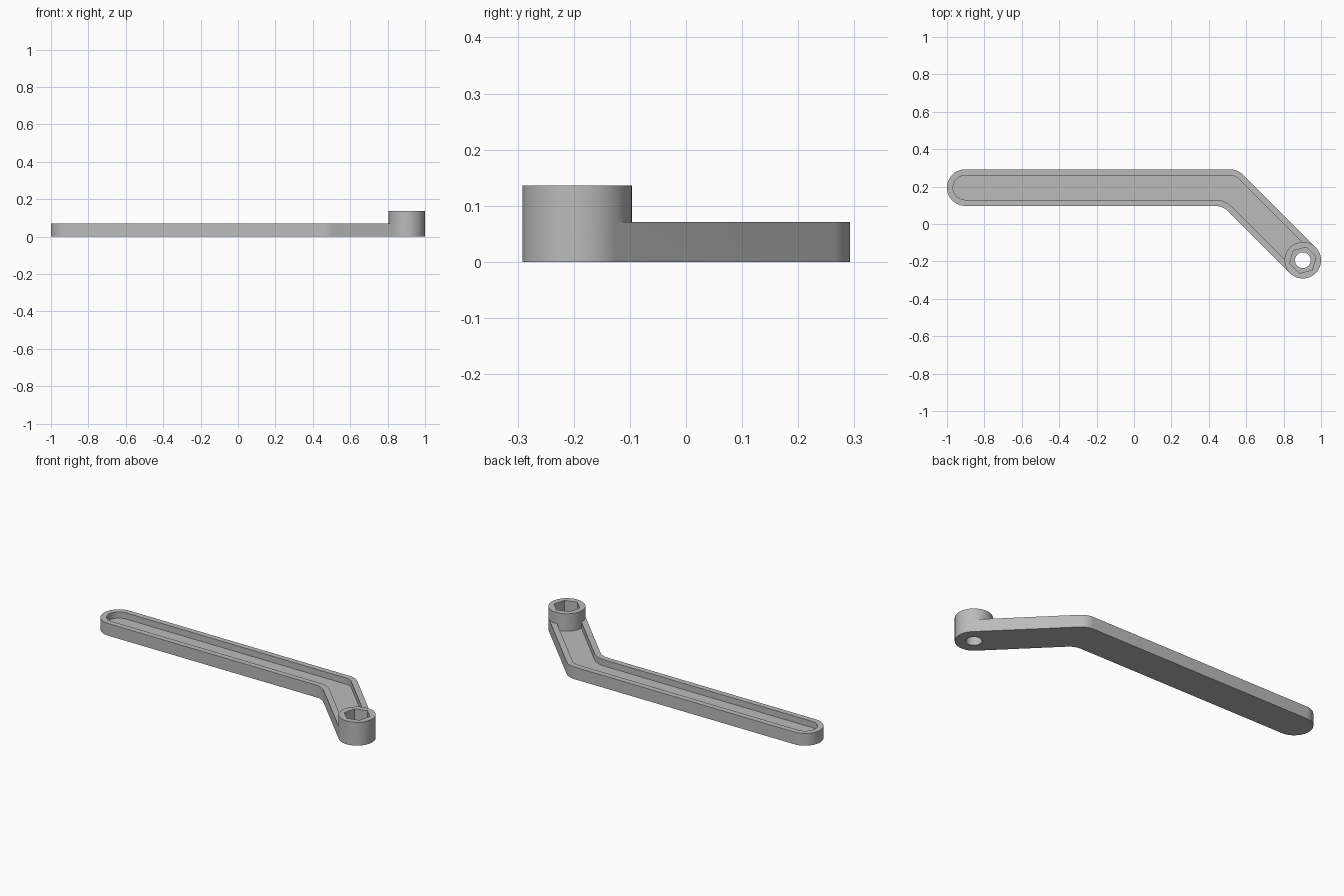
import bpy, bmesh, math

cube = bpy.data.objects.get("Cube")
if cube:
    bpy.data.objects.remove(cube, do_unlink=True)

grey = bpy.data.materials.new("plain grey")
grey.use_nodes = True
colour = (0.5, 0.5, 0.5, 1)
grey.diffuse_color = colour
grey.node_tree.nodes["Principled BSDF"].inputs["Base Color"].default_value = colour

R, WALL = 0.0975, 0.0325            # outer half width and rim thickness
ARM_H, HUB_H, FLOOR = 0.071, 0.136, 0.035
TIP, BEND, HUB = (-0.9025, 0.1945), (0.514, 0.1945), (0.9025, -0.194)


def arc(centre, radius, start, end, steps):
    return [(centre[0] + radius * math.cos(math.radians(start + (end - start) * i / steps)),
             centre[1] + radius * math.sin(math.radians(start + (end - start) * i / steps)))
            for i in range(steps + 1)]


def arm_outline(r):
    """Bent slot outline: rounded ends, rounded outer and inner elbow."""
    spread = 2 * R / math.cos(math.radians(22.5))
    inner = (BEND[0] - spread * math.sin(math.radians(22.5)),
             BEND[1] - spread * math.cos(math.radians(22.5)))
    return (arc(TIP, r, 270, 90, 32) + arc(BEND, r, 90, 45, 10)
            + arc(HUB, r, 45, -135, 32) + arc(inner, 2 * R - r, 45, 90, 10))


def prism(name, outline, z0, z1):
    bm = bmesh.new()
    face = bm.faces.new([bm.verts.new((x, y, z0)) for x, y in outline])
    top = bmesh.ops.extrude_face_region(bm, geom=[face])["geom"]
    bmesh.ops.translate(bm, vec=(0, 0, z1 - z0),
                        verts=[v for v in top if isinstance(v, bmesh.types.BMVert)])
    bmesh.ops.recalc_face_normals(bm, faces=bm.faces[:])
    mesh = bpy.data.meshes.new(name)
    bm.to_mesh(mesh)
    bm.free()
    mesh.materials.append(grey)
    obj = bpy.data.objects.new(name, mesh)
    bpy.context.collection.objects.link(obj)
    return obj


def combine(target, tool, operation):
    """Apply a boolean and discard the tool object."""
    mod = target.modifiers.new(operation.lower(), 'BOOLEAN')
    mod.operation, mod.object, mod.solver = operation, tool, 'EXACT'
    bpy.ops.object.select_all(action='DESELECT')
    bpy.context.view_layer.objects.active = target
    target.select_set(True)
    bpy.ops.object.modifier_apply(modifier=mod.name)
    bpy.data.objects.remove(tool, do_unlink=True)


def circle(r, sides=64, turn=0):
    return arc(HUB, r, turn, turn + 360, sides)[:-1]


# Arm with its shallow channel
crank = prism("crank_arm", arm_outline(R), 0, ARM_H)
combine(crank, prism("channel_cutter", arm_outline(R - WALL), FLOOR, 0.2), 'DIFFERENCE')

# Hub with hexagonal socket and round through hole
combine(crank, prism("hub", circle(R, turn=45), 0, HUB_H), 'UNION')
combine(crank, prism("socket_cutter", circle(0.072, 6, 15), 0.05, 0.2), 'DIFFERENCE')
combine(crank, prism("bore_cutter", circle(0.042, 48), -0.1, 0.3), 'DIFFERENCE')

bpy.ops.object.shade_smooth_by_angle(angle=math.radians(30))
